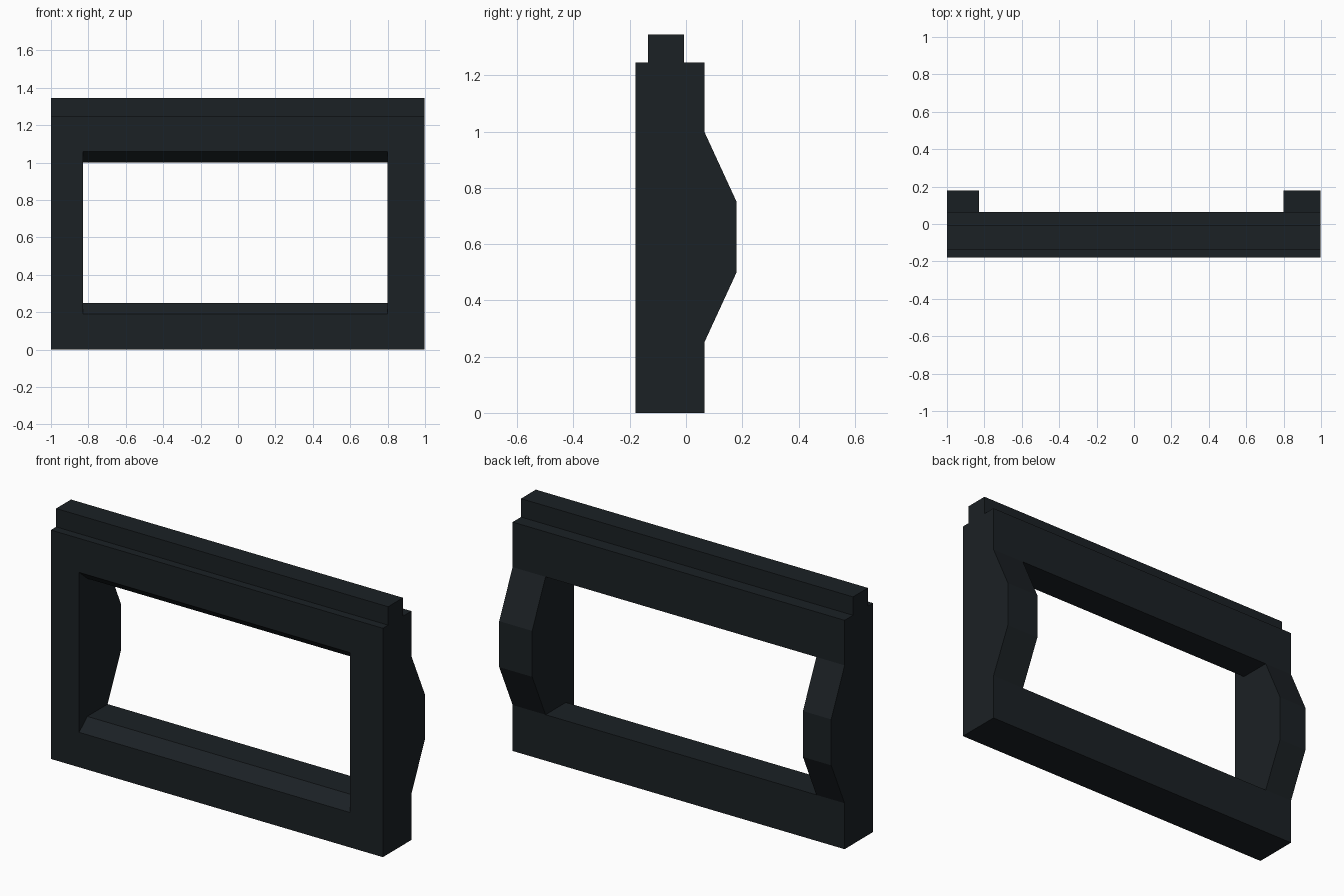
import bpy, bmesh

if "Cube" in bpy.data.objects:
    bpy.data.objects.remove(bpy.data.objects["Cube"])

mat = bpy.data.materials.new("dark_frame")
mat.diffuse_color = (0.011, 0.015, 0.018, 1)
mat.use_nodes = True
mat.node_tree.nodes["Principled BSDF"].inputs["Base Color"].default_value = mat.diffuse_color


def extrude_profile(name, profile, x0, x1):
    """Sweep a closed (y, z) profile from x0 to x1."""
    bm = bmesh.new()
    face = bm.faces.new([bm.verts.new((x0, y, z)) for y, z in profile])
    ext = bmesh.ops.extrude_face_region(bm, geom=[face])["geom"]
    bmesh.ops.translate(bm, vec=(x1 - x0, 0, 0),
                        verts=[v for v in ext if isinstance(v, bmesh.types.BMVert)])
    bmesh.ops.recalc_face_normals(bm, faces=bm.faces)
    me = bpy.data.meshes.new(name)
    bm.to_mesh(me)
    bm.free()
    me.materials.append(mat)
    ob = bpy.data.objects.new(name, me)
    bpy.context.collection.objects.link(ob)
    return ob


# Frame body: side profile with the rear bulge and the raised top strip
frame = extrude_profile("window_frame", [
    (-0.18, 0), (0.065, 0), (0.065, 0.25), (0.18, 0.5), (0.18, 0.75),
    (0.065, 1.0), (0.065, 1.245), (-0.007, 1.245), (-0.007, 1.345),
    (-0.135, 1.345), (-0.135, 1.245), (-0.18, 1.245)], -1.0, 0.998)

# Opening: slopes outward at the front of the sill and head
cutter = extrude_profile("opening_cutter", [
    (-0.25, 0.13), (-0.11, 0.25), (0.3, 0.25),
    (0.3, 1.0), (-0.11, 1.0), (-0.25, 1.12)], -0.83, 0.80)
cutter.hide_render = True

mod = frame.modifiers.new("opening", 'BOOLEAN')
mod.operation = 'DIFFERENCE'
mod.solver = 'EXACT'
mod.object = cutter
bpy.context.view_layer.objects.active = frame
bpy.ops.object.modifier_apply(modifier=mod.name)
bpy.data.objects.remove(cutter)
